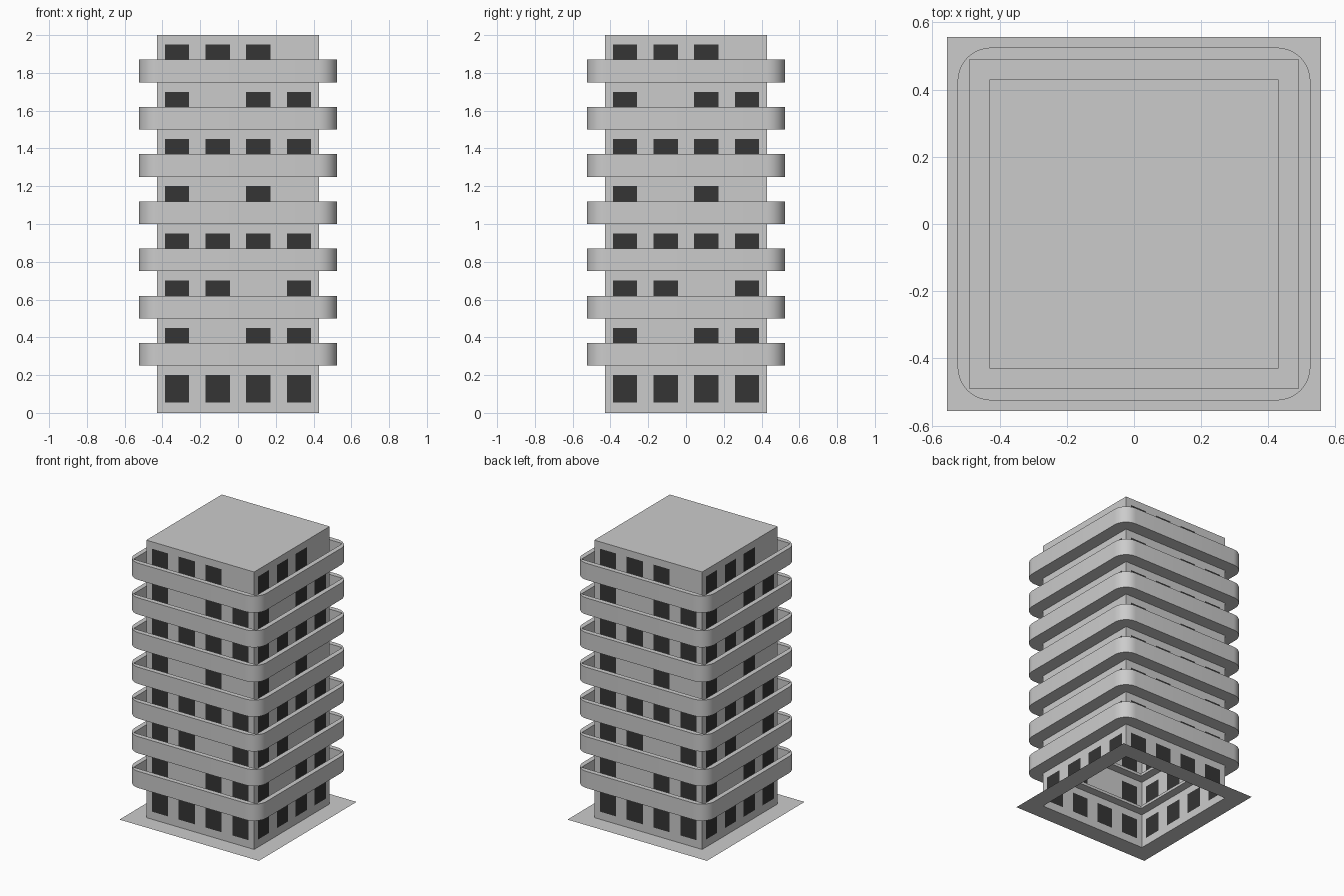
import bpy, bmesh, math
from mathutils import Matrix

if "Cube" in bpy.data.objects:
    bpy.data.objects.remove(bpy.data.objects["Cube"])

W = 0.43            # half width of the tower
STOREY = 0.25
PATTERN = ["1111", "1011", "1101", "1111", "1010", "1111", "1011", "1110"]

glass = bpy.data.materials.new("dark_glass")
glass.diffuse_color = (0.035, 0.035, 0.035, 1)
glass.use_nodes = True
glass.node_tree.nodes["Principled BSDF"].inputs["Base Color"].default_value = glass.diffuse_color


def finish(bm, name, recalc=True):
    bmesh.ops.remove_doubles(bm, verts=bm.verts, dist=1e-5)
    if recalc:
        bmesh.ops.recalc_face_normals(bm, faces=bm.faces)
    me = bpy.data.meshes.new(name)
    bm.to_mesh(me)
    bm.free()
    ob = bpy.data.objects.new(name, me)
    bpy.context.collection.objects.link(ob)
    return ob


# Tower walls: sheet grid with dark window faces, repeated on four sides
bm = bmesh.new()
xs = [-W]
for i in range(4):
    c = -W + 0.215 * (i + 0.5)
    xs += [c - 0.064, c + 0.064]
xs.append(W)
zs = [0]
for k in range(8):
    zs += [k * STOREY + 0.055, k * STOREY + 0.2, (k + 1) * STOREY]
for side in range(4):
    rot = Matrix.Rotation(side * math.pi / 2, 3, 'Z')
    grid = [[bm.verts.new(rot @ Matrix.Translation((x, -W, z)).translation)
             for x in xs] for z in zs]
    for r in range(len(zs) - 1):
        for c in range(len(xs) - 1):
            f = bm.faces.new((grid[r][c], grid[r][c + 1],
                              grid[r + 1][c + 1], grid[r + 1][c]))
            if r % 3 == 1 and c % 2 == 1 and PATTERN[r // 3][c // 2] == "1":
                f.material_index = 1
            else:
                f.material_index = 0
tower = finish(bm, "tower_walls", recalc=False)
wall = bpy.data.materials.new("wall_grey")
tower.data.materials.append(wall)
tower.data.materials.append(glass)

# Flat roof
bm = bmesh.new()
bm.faces.new([bm.verts.new((x * W, y * W, 2)) for x, y in
              ((-1, -1), (1, -1), (1, 1), (-1, 1))])
finish(bm, "roof", recalc=False)


def square_loop(bm, half, radius, z, seg=8):
    # square loop with rounded corners
    pts = []
    for q in range(4):
        mid = math.pi / 4 + q * math.pi / 2
        cx = math.copysign(half - radius, math.cos(mid))
        cy = math.copysign(half - radius, math.sin(mid))
        for s in range(seg + 1):
            a = (q + s / seg) * math.pi / 2
            pts.append(bm.verts.new((cx + radius * math.cos(a),
                                     cy + radius * math.sin(a), z)))
    return pts


def loft(bm, loops, closed):
    n = len(loops[0])
    for i in range(len(loops) if closed else len(loops) - 1):
        a, b = loops[i], loops[(i + 1) % len(loops)]
        for j in range(n):
            k = (j + 1) % n
            bm.faces.new((a[j], a[k], b[k], b[j]))


# Balconies: floor slab and parapet, rounded outside, square inside
for level in range(1, 8):
    z = level * STOREY
    bm = bmesh.new()
    profile = [(0.37, 0, z), (0.525, 0.1, z), (0.525, 0.1, z + 0.12),
               (0.49, 0, z + 0.12), (0.49, 0, z + 0.02), (0.37, 0, z + 0.02)]
    loft(bm, [square_loop(bm, *p) for p in profile], True)
    ob = finish(bm, f"balcony_{level}")
    bpy.ops.object.select_all(action='DESELECT')
    bpy.context.view_layer.objects.active = ob
    ob.select_set(True)
    bpy.ops.object.shade_smooth_by_angle(angle=math.radians(30))

# Pavement frame around the open foot of the tower
bm = bmesh.new()
loft(bm, [square_loop(bm, 0.556, 0, 0, 1), square_loop(bm, W, 0, 0, 1)], False)
pavement = finish(bm, "pavement", recalc=False)
